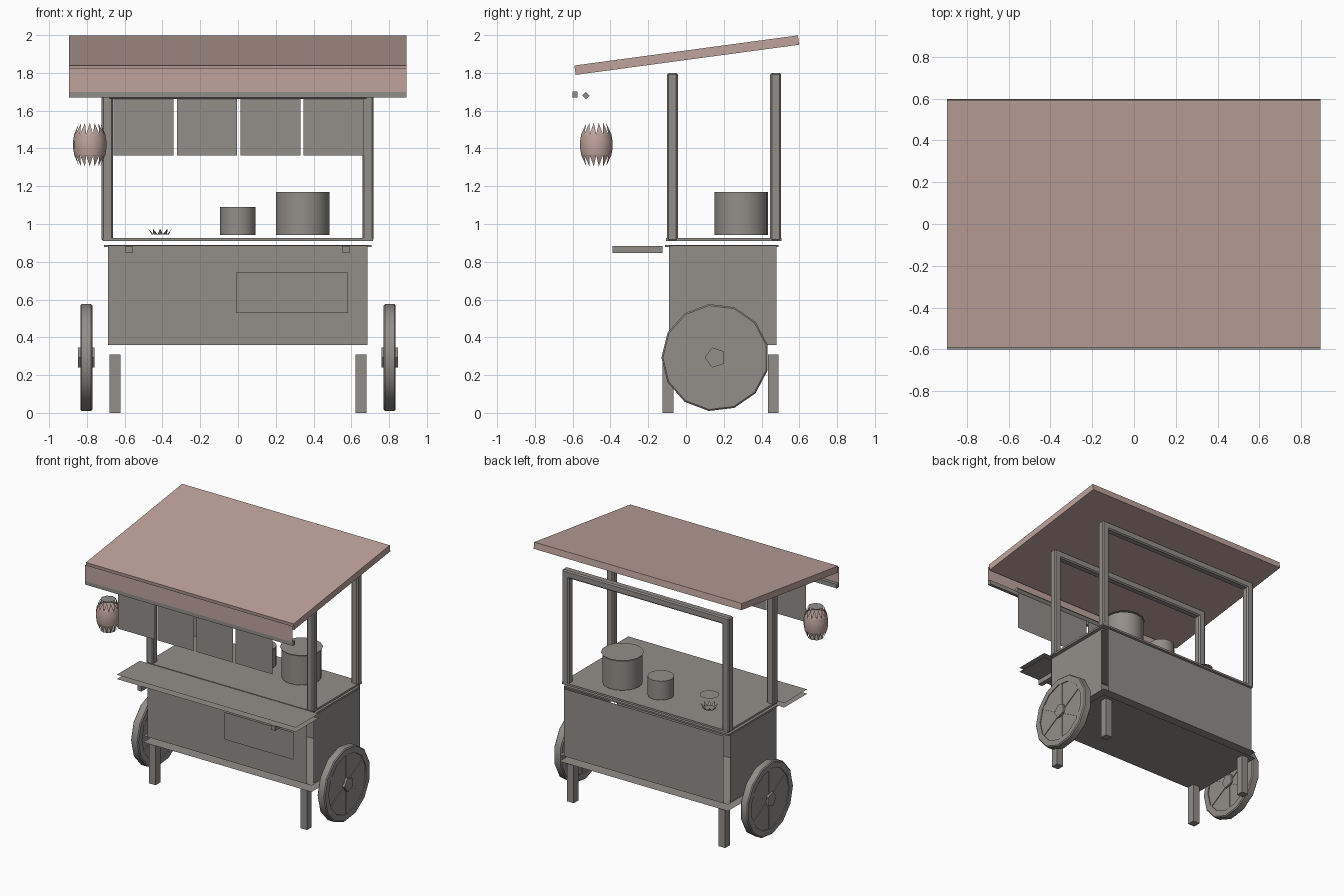
import bpy, bmesh, math
from mathutils import Vector

if "Cube" in bpy.data.objects:
    bpy.data.objects.remove(bpy.data.objects["Cube"], do_unlink=True)


def material(name, rgb):
    m = bpy.data.materials.new(name)
    m.use_nodes = True
    m.diffuse_color = (*rgb, 1)
    m.node_tree.nodes["Principled BSDF"].inputs["Base Color"].default_value = (*rgb, 1)
    return m


GREY = material("warm grey", (0.29, 0.27, 0.25))
PINK = material("dusty pink", (0.52, 0.37, 0.33))


def finish(name, bm, mat=GREY, smooth=False):
    mesh = bpy.data.meshes.new(name)
    bm.to_mesh(mesh)
    bm.free()
    mesh.materials.append(mat)
    ob = bpy.data.objects.new(name, mesh)
    bpy.context.collection.objects.link(ob)
    if smooth:
        bpy.ops.object.select_all(action="DESELECT")
        ob.select_set(True)
        bpy.context.view_layer.objects.active = ob
        bpy.ops.object.shade_smooth_by_angle()
    return ob


def box(name, x, y, z, mat=GREY, bevel=0):
    """Box from (low, high) ranges on each axis."""
    bm = bmesh.new()
    bmesh.ops.create_cube(bm, size=1)
    for v in bm.verts:
        v.co = [r[0] + (c + 0.5) * (r[1] - r[0]) for c, r in zip(v.co, (x, y, z))]
    if bevel:
        bmesh.ops.bevel(bm, geom=bm.edges[:], offset=bevel, segments=1, affect="EDGES")
    return finish(name, bm, mat)


def sheet(name, x, y, z, mat=GREY):
    """Single flat face; exactly one of the three ranges is a plain number."""
    if not isinstance(x, tuple):
        pts = [(x, y[0], z[0]), (x, y[1], z[0]), (x, y[1], z[1]), (x, y[0], z[1])]
    elif not isinstance(y, tuple):
        pts = [(x[0], y, z[0]), (x[1], y, z[0]), (x[1], y, z[1]), (x[0], y, z[1])]
    else:
        pts = [(x[0], y[0], z), (x[1], y[0], z), (x[1], y[1], z), (x[0], y[1], z)]
    bm = bmesh.new()
    bm.faces.new([bm.verts.new(p) for p in pts])
    return finish(name, bm, mat)


def disc(name, centre, radius, sides):
    bm = bmesh.new()
    bmesh.ops.create_circle(bm, cap_ends=True, radius=radius, segments=sides)
    bmesh.ops.translate(bm, verts=bm.verts, vec=centre)
    return finish(name, bm)


def lathe(name, profile, sides, centre, axis="Z", mat=GREY, closed=False):
    """Spin (radius, height) points around an axis."""
    bm = bmesh.new()
    rings = []
    for r, h in profile:
        ring = []
        for i in range(sides):
            a = math.tau * i / sides
            p = (r * math.cos(a), r * math.sin(a), h)
            if axis == "X":
                p = (p[2], -p[0], p[1])
            ring.append(bm.verts.new(Vector(p) + Vector(centre)))
        rings.append(ring)
    pairs = list(zip(rings, rings[1:]))
    if closed:
        pairs.append((rings[-1], rings[0]))
    for lo, hi in pairs:
        for i in range(sides):
            j = (i + 1) % sides
            bm.faces.new((lo[i], lo[j], hi[j], hi[i]))
    if not closed:
        bm.faces.new(rings[0][::-1])
        bm.faces.new(rings[-1])
    bmesh.ops.recalc_face_normals(bm, faces=bm.faces)
    return finish(name, bm, mat, smooth=True)


def spikes(name, centre, radius, tip_radius, base, tip, count, mat):
    """Ring of pointed triangles."""
    bm = bmesh.new()
    step = math.tau / count
    for i in range(count):
        pts = [(radius, i, base), (radius, i + 1, base), (tip_radius, i + 0.5, tip)]
        bm.faces.new([bm.verts.new(Vector((r * math.cos(k * step), r * math.sin(k * step), h))
                                   + Vector(centre)) for r, k, h in pts])
    return finish(name, bm, mat)


# Tilted roof slab
roof = box("roof", (-0.895, 0.892), (-0.597, 0.597), (-0.025, 0.025), PINK)
roof.rotation_euler.x = 0.134
roof.location = (0, 0.004, 1.894)
# Front valance, its bottom rail and the hanging cloths
sheet("valance", (-0.895, 0.892), -0.602, (1.70, 1.825), PINK)
box("valance_rail", (-0.895, 0.892), (-0.60, -0.575), (1.67, 1.702))
lathe("cloth_rod", [(0.019, -0.68), (0.019, 0.68)], 4, (0, -0.53, 1.68), "X")
for i in range(4):
    x = -0.66 + i * 0.336
    sheet(f"hanging_cloth_{i + 1}", (x, x + 0.318), -0.53, (1.363, 1.68))

# Two upright frames: front and back
for place, y in (("front", -0.072), ("back", 0.475)):
    for side, x in (("right", -0.692), ("left", 0.688)):
        box(f"{place}_{side}_post", (x - 0.03, x + 0.03), (y - 0.029, y + 0.029),
            (0.91, 1.80), bevel=0.009)
    box(f"{place}_beam", (-0.68, 0.68), (y - 0.029, y + 0.029), (1.742, 1.80), bevel=0.009)

# Body panels stand proud of the corners, leaving narrow gaps
WALL_Z = (0.36, 0.885)
for place, y in (("front", -0.13), ("back", 0.52)):
    sheet(f"{place}_panel", (-0.688, 0.685), y, WALL_Z)
for side, x in (("right", -0.717), ("left", 0.715)):
    sheet(f"{side}_panel", x, (-0.09, 0.48), WALL_Z)
sheet("door", (-0.01, 0.583), -0.15, (0.53, 0.742))

# Thin layered boards: counter, shelf and floor
box("body_rim", (-0.71, 0.707), (-0.11, 0.49), (0.878, 0.89))
box("counter", (-0.715, 0.715), (-0.105, 0.505), (0.91, 0.925))
for level, z in (("lower", 0.888), ("upper", 0.922)):
    sheet(f"{level}_serving_shelf", (-0.77, 0.77), (-0.39, -0.108), z)
for level, z in (("upper", 0.36), ("lower", 0.31)):
    sheet(f"{level}_floor_board", (-0.725, 0.725), (-0.13, 0.52), z)
for side, x in (("right", -0.577), ("left", 0.572)):
    box(f"{side}_shelf_bracket", (x - 0.018, x + 0.018), (-0.388, -0.124), (0.847, 0.884))

# Legs and wheels
for side, s in (("right", -1), ("left", 1)):
    for place, y in (("front", -0.095), ("back", 0.462)):
        box(f"{place}_{side}_leg", (s * 0.652 - 0.029, s * 0.652 + 0.029),
            (y - 0.029, y + 0.029), (0, 0.31))
    hub = (s * 0.803, 0.155, 0.293)
    lathe(f"{side}_wheel_rim", [(0.285, -0.025), (0.285, 0.025), (0.277, 0.032), (0.232, 0.032),
                                (0.232, -0.032), (0.277, -0.032)], 13, hub, "X", closed=True)
    lathe(f"{side}_wheel_disc", [(0.235, -0.025), (0.235, 0.025)], 13, hub, "X")
    lathe(f"{side}_wheel_hub", [(0.056, -0.044), (0.056, 0.044)], 5, hub, "X")
    for k in range(3):
        spoke = box(f"{side}_wheel_spoke_{k + 1}", (-0.03, 0.03), (-0.014, 0.014), (-0.228, 0.228))
        spoke.rotation_euler.x = k * math.pi / 3
        spoke.location = hub

# Pots with flat lids
for name, x, y, r, top in (("large_pot", 0.342, 0.293, 0.142, 1.17),
                           ("small_pot", -0.001, 0.31, 0.094, 1.09)):
    lathe(name, [(r, 0.943), (r, top)], 20, (x, y, 0))
disc("large_pot_lid", (0.342, 0.293, 1.178), 0.152, 14)
# Dish with a ragged edge and a loose lid
dish = (-0.412, 0.30, 0)
disc("dish_base", (-0.412, 0.30, 0.945), 0.045, 10)
spikes("dish_edge", dish, 0.045, 0.066, 0.945, 0.975, 10, GREY)
disc("dish_lid", (-0.412, 0.30, 1.05), 0.07, 12)

# Paper lantern: barrel, pointed ends and caps
lamp = (-0.785, -0.475, 1.42)
lathe("lantern_barrel", [(0.082, -0.055), (0.088, -0.02), (0.088, 0.02), (0.082, 0.055)],
      14, lamp, mat=PINK)
for end, s in (("top", 1), ("bottom", -1)):
    spikes(f"lantern_{end}_points", lamp, 0.082, 0.058, s * 0.055, s * 0.115, 14, PINK)
    disc(f"lantern_{end}_cap", (lamp[0], lamp[1], 1.42 + s * 0.12), 0.056, 8)
